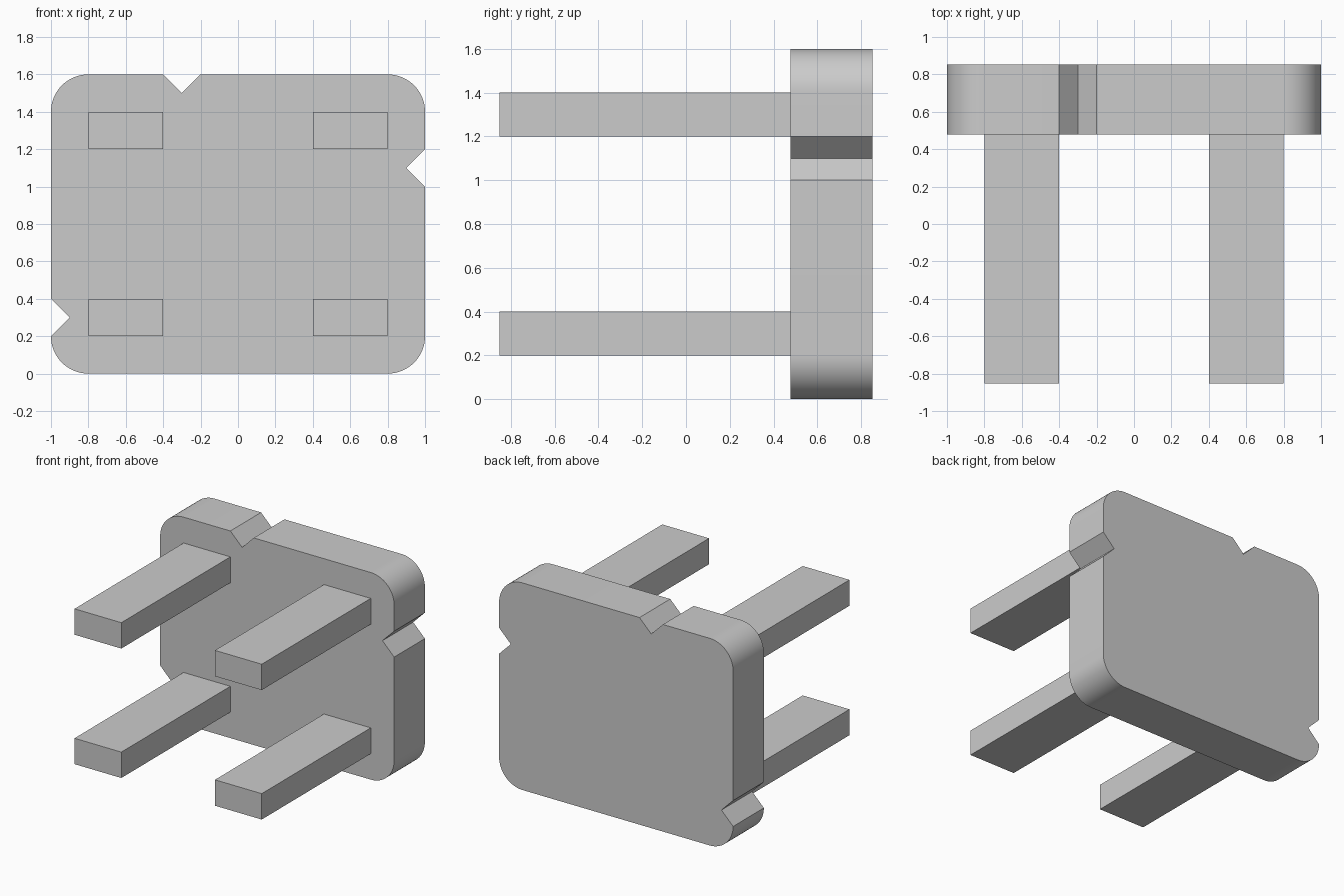
import bpy
import bmesh
from math import sin, cos, pi, radians
from mathutils import Matrix, Vector

cube = bpy.data.objects.get("Cube")
if cube:
    bpy.data.objects.remove(cube, do_unlink=True)

grey = bpy.data.materials.new("plain_grey")
grey.use_nodes = True
colour = (0.6, 0.6, 0.6, 1)
grey.diffuse_color = colour
grey.node_tree.nodes["Principled BSDF"].inputs["Base Color"].default_value = colour

HALF_DEPTH = 0.853
PLATE_FRONT = 0.478
WIDTH, HEIGHT, RADIUS, NOTCH = 2.0, 1.6, 0.2, 0.1


def add_object(name, bm):
    bmesh.ops.recalc_face_normals(bm, faces=bm.faces[:])
    mesh = bpy.data.meshes.new(name)
    bm.to_mesh(mesh)
    bm.free()
    mesh.materials.append(grey)
    obj = bpy.data.objects.new(name, mesh)
    bpy.context.collection.objects.link(obj)
    return obj


def corner(cx, cz, start, steps=16):
    """Quarter arc, running counter-clockwise."""
    angles = [start + pi / 2 * i / steps for i in range(steps + 1)]
    return [(cx + RADIUS * cos(a), cz + RADIUS * sin(a)) for a in angles]


def notch(x, z, along, inward):
    """V cut: edge point, tip, edge point."""
    mid, along, inward = Vector((x, z)), Vector(along), Vector(inward)
    return [tuple(mid + v * NOTCH) for v in (-along, inward, along)]


# Plate: rounded rectangle with three V notches, extruded in depth
right, top = WIDTH / 2, HEIGHT
cx, low, high = right - RADIUS, RADIUS, top - RADIUS
outline = (corner(cx, low, -pi / 2)
           + notch(right, 1.1, (0, 1), (-1, 0))
           + corner(cx, high, 0)
           + notch(-0.3, top, (-1, 0), (0, -1))
           + corner(-cx, high, pi / 2)
           + notch(-right, 0.3, (0, -1), (1, 0))
           + corner(-cx, low, pi))
bm = bmesh.new()
front = bm.faces.new([bm.verts.new((x, PLATE_FRONT, z)) for x, z in outline])
extruded = bmesh.ops.extrude_face_region(bm, geom=[front], use_keep_orig=True)
moved = [v for v in extruded["geom"] if isinstance(v, bmesh.types.BMVert)]
bmesh.ops.translate(bm, verts=moved, vec=(0, HALF_DEPTH - PLATE_FRONT, 0))
bmesh.ops.remove_doubles(bm, verts=bm.verts[:], dist=0.0001)
plate = add_object("notched_plate", bm)

bpy.ops.object.select_all(action="DESELECT")
plate.select_set(True)
bpy.context.view_layer.objects.active = plate
bpy.ops.object.shade_smooth_by_angle(angle=radians(30))

# Four square-ended bars standing out from the front of the plate
bar_length = PLATE_FRONT + HALF_DEPTH
for side, x in (("left", 0.6), ("right", -0.6)):
    for level, z in (("lower", 0.3), ("upper", 1.3)):
        bm = bmesh.new()
        place = (Matrix.Translation((x, PLATE_FRONT - bar_length / 2, z))
                 @ Matrix.Diagonal((0.4, bar_length, 0.2, 1)))
        bmesh.ops.create_cube(bm, size=1, matrix=place)
        add_object(f"{level}_{side}_bar", bm)
